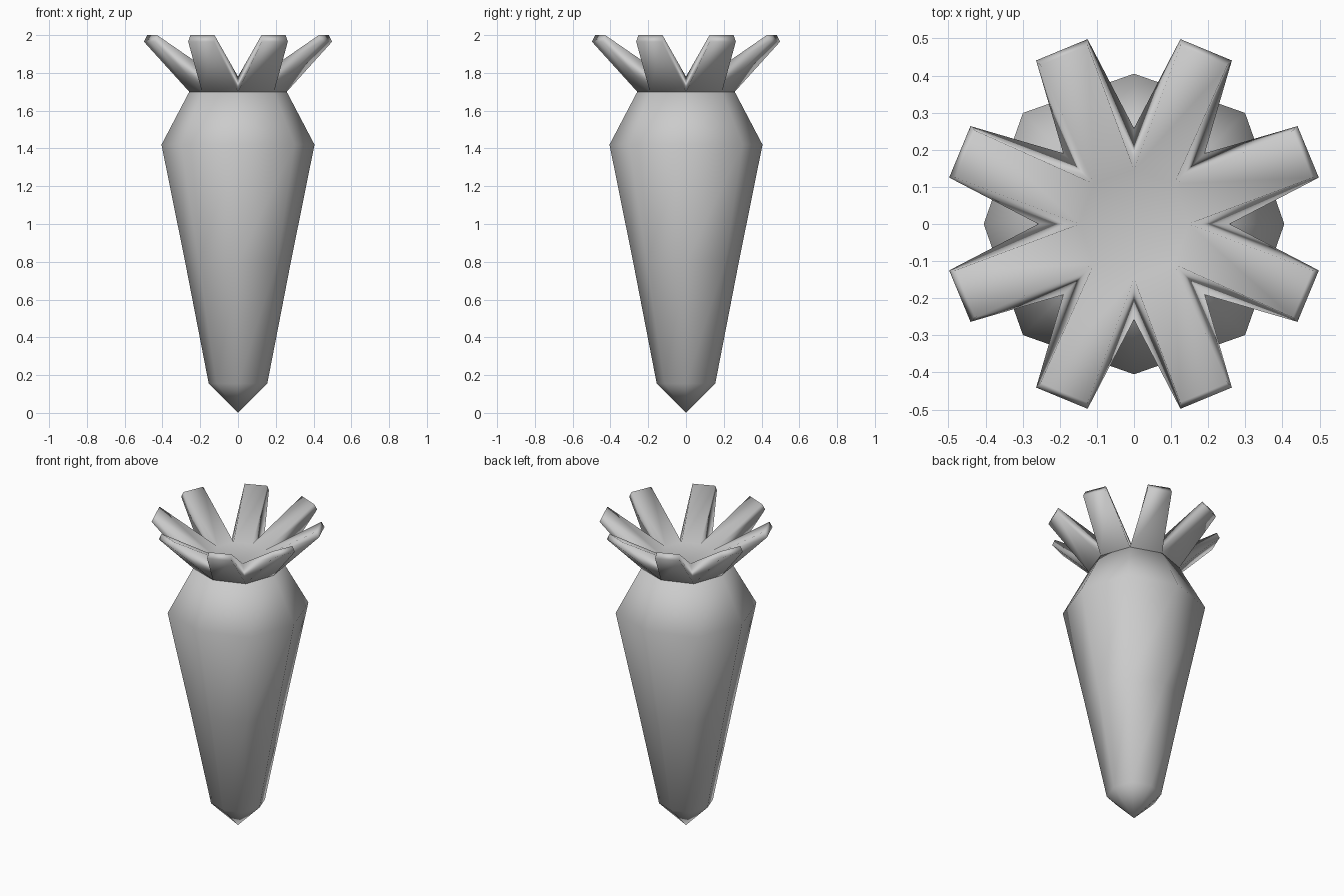
import bpy, bmesh
from math import cos, sin, pi
from mathutils import Vector

if "Cube" in bpy.data.objects:
    bpy.data.objects.remove(bpy.data.objects["Cube"])


def ring(bm, r, z):
    """Eight-sided ring, slightly fuller on the diagonals."""
    verts = []
    for i in range(8):
        k = r * (1.045 if i % 2 else 1.0)
        verts.append(bm.verts.new((k * cos(i * pi / 4), k * sin(i * pi / 4), z)))
    return verts


def bridge(bm, a, b):
    for i in range(8):
        j = (i + 1) % 8
        bm.faces.new((a[i], a[j], b[j], b[i]))


def finish(bm, name):
    bmesh.ops.recalc_face_normals(bm, faces=bm.faces[:])
    me = bpy.data.meshes.new(name)
    bm.to_mesh(me)
    bm.free()
    for p in me.polygons:
        p.use_smooth = True
    ob = bpy.data.objects.new(name, me)
    bpy.context.collection.objects.link(ob)


# Tapered root with a pointed tip
bm = bmesh.new()
profile = [(0.155, 0.155), (0.28, 0.80), (0.405, 1.42), (0.258, 1.70)]
rings = [ring(bm, r, z) for r, z in profile]
for a, b in zip(rings, rings[1:]):
    bridge(bm, a, b)
tip = bm.verts.new((0, 0, 0))
for i in range(8):
    bm.faces.new((tip, rings[0][(i + 1) % 8], rings[0][i]))
bm.faces.new(rings[-1])
finish(bm, "root_body")

# Leafy crown: eight tapered leaves growing from one ring
bm = bmesh.new()
low = ring(bm, 0.258, 1.70)
top = ring(bm, 0.147, 1.78)
bm.faces.new(top)
bm.faces.new(low[::-1])
for i in range(8):
    j = (i + 1) % 8
    a = (i + 0.5) * pi / 4
    out = Vector((cos(a), sin(a), 0))
    side = Vector((-sin(a), cos(a), 0))

    def end(r, w, z):
        return bm.verts.new(out * r + side * w + Vector((0, 0, z)))

    base = [low[i], low[j], top[j], top[i]]
    tips = [end(0.508, -0.075, 1.965), end(0.508, 0.075, 1.965),
            end(0.492, 0.069, 2.0), end(0.492, -0.069, 2.0)]
    for k in range(4):
        m = (k + 1) % 4
        bm.faces.new((base[k], base[m], tips[m], tips[k]))
    bm.faces.new(tips)
finish(bm, "leaf_crown")
